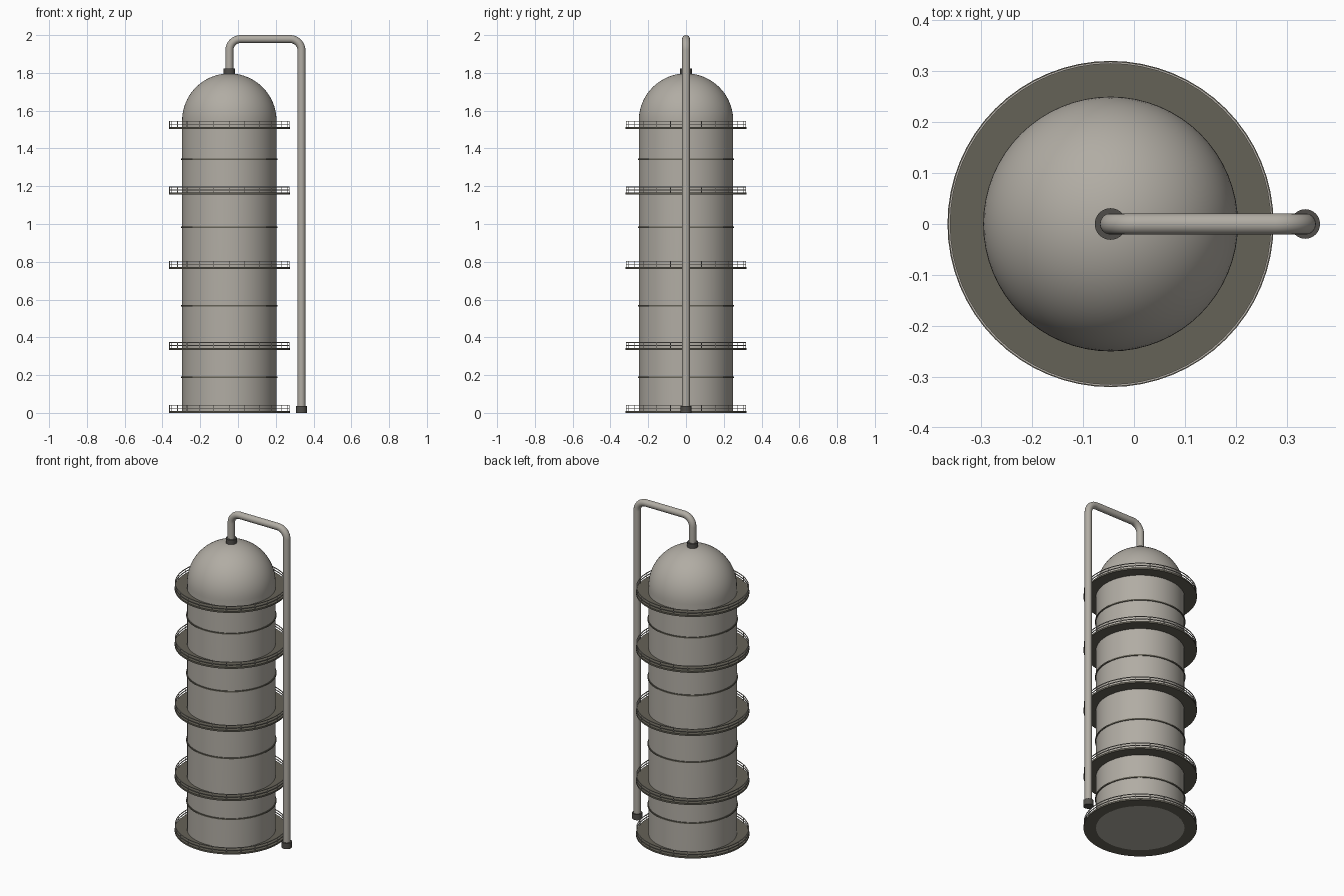
import bpy, bmesh, math
from mathutils import Vector

if "Cube" in bpy.data.objects:
    bpy.data.objects.remove(bpy.data.objects["Cube"])

TX = -0.046          # tower axis
PX = 0.336           # downpipe axis
R = 0.25             # shell radius


def material(name, rgb):
    m = bpy.data.materials.new(name)
    m.diffuse_color = (*rgb, 1)
    m.use_nodes = True
    m.node_tree.nodes["Principled BSDF"].inputs["Base Color"].default_value = m.diffuse_color
    return m


METAL = material("warm_grey_metal", (0.44, 0.415, 0.37))
DECK = material("dark_olive_grey", (0.13, 0.122, 0.095))
DARK = material("dark_fitting_grey", (0.08, 0.076, 0.068))


def finish(name, mesh, mat):
    obj = bpy.data.objects.new(name, mesh)
    bpy.context.collection.objects.link(obj)
    mesh.materials.clear()
    mesh.materials.append(mat)
    bpy.ops.object.select_all(action='DESELECT')
    obj.select_set(True)
    bpy.context.view_layer.objects.active = obj
    bpy.ops.object.shade_smooth_by_angle(angle=math.radians(35))
    return obj


def lathe(name, profile, mat, x=TX, steps=64):
    """Spin an (r, z) profile round a vertical axis at x."""
    bm = bmesh.new()
    vs = [bm.verts.new((r, 0, z)) for r, z in profile]
    es = [bm.edges.new(p) for p in zip(vs, vs[1:])]
    bmesh.ops.spin(bm, geom=vs + es, cent=(0, 0, 0), axis=(0, 0, 1),
                   angle=2 * math.pi, steps=steps, use_duplicate=False)
    bmesh.ops.remove_doubles(bm, verts=bm.verts[:], dist=1e-5)
    bmesh.ops.recalc_face_normals(bm, faces=bm.faces[:])
    bmesh.ops.translate(bm, verts=bm.verts[:], vec=(x, 0, 0))
    mesh = bpy.data.meshes.new(name)
    bm.to_mesh(mesh)
    bm.free()
    return finish(name, mesh, mat)


def ring(name, r0, r1, z0, z1, mat):
    return lathe(name, [(r0, z0), (r1, z0), (r1, z1), (r0, z1), (r0, z0)], mat)


def disc(name, r, z0, z1, mat, x):
    return lathe(name, [(0, z0), (r, z0), (r, z1), (0, z1)], mat, x, 32)


# Shell with hemispherical dome
dome = [(R * math.cos(a), 1.547 + R * math.sin(a))
        for a in (math.pi / 2 * i / 20 for i in range(20))]
lathe("tower_shell", [(0, 0), (R, 0)] + dome + [(0, 1.797)], METAL)

# Weld bands
for i, z in enumerate((0.188, 0.567, 0.983, 1.343)):
    ring(f"shell_band_{i}", R - 0.003, R + 0.005, z - 0.004, z + 0.004, DECK)

# Walkway decks with two rails and posts
for i, z in enumerate((0.0, 0.333, 0.763, 1.156, 1.504)):
    ring(f"walkway_deck_{i}", R - 0.001, 0.32, z, z + 0.010, DECK)
    for part, h in (("mid_rail", 0.024), ("top_rail", 0.040)):
        ring(f"walkway_{part}_{i}", 0.3145, 0.3185, z + h - 0.002, z + h + 0.002, METAL)
    bm = bmesh.new()
    for k in range(24):
        a = 2 * math.pi * k / 24
        c = Vector((TX + 0.3165 * math.cos(a), 0.3165 * math.sin(a), z + 0.0245))
        vs = bmesh.ops.create_cone(bm, cap_ends=True, segments=6, radius1=0.0018,
                                   radius2=0.0018, depth=0.031)["verts"]
        bmesh.ops.translate(bm, verts=vs, vec=c)
    mesh = bpy.data.meshes.new("posts")
    bm.to_mesh(mesh)
    bm.free()
    finish(f"walkway_posts_{i}", mesh, METAL)

# Overhead pipe: riser, bend, crossover, bend, downpipe
B, ZT = 0.06, 1.979
path = [(TX, 1.79)]
for cx, start in ((TX + B, math.pi), (PX - B, math.pi / 2)):
    for k in range(13):
        a = start - math.pi / 2 * k / 12
        path.append((cx + B * math.cos(a), ZT - B + B * math.sin(a)))
path.append((PX, 0.01))
curve = bpy.data.curves.new("pipe_path", 'CURVE')
curve.dimensions = '3D'
curve.bevel_depth = 0.021
curve.bevel_resolution = 6
curve.use_fill_caps = True
spline = curve.splines.new('POLY')
spline.points.add(len(path) - 1)
for p, (x, z) in zip(spline.points, path):
    p.co = (x, 0, z, 1)
tmp = bpy.data.objects.new("pipe_path", curve)
bpy.context.collection.objects.link(tmp)
bpy.context.view_layer.update()
pipe_mesh = bpy.data.meshes.new_from_object(
    tmp.evaluated_get(bpy.context.evaluated_depsgraph_get()))
bpy.data.objects.remove(tmp)
finish("overhead_pipe", pipe_mesh, METAL)

# Pipe fittings
disc("dome_flange", 0.031, 1.785, 1.823, DARK, TX)
disc("downpipe_foot", 0.029, 0.0, 0.036, DARK, PX)
